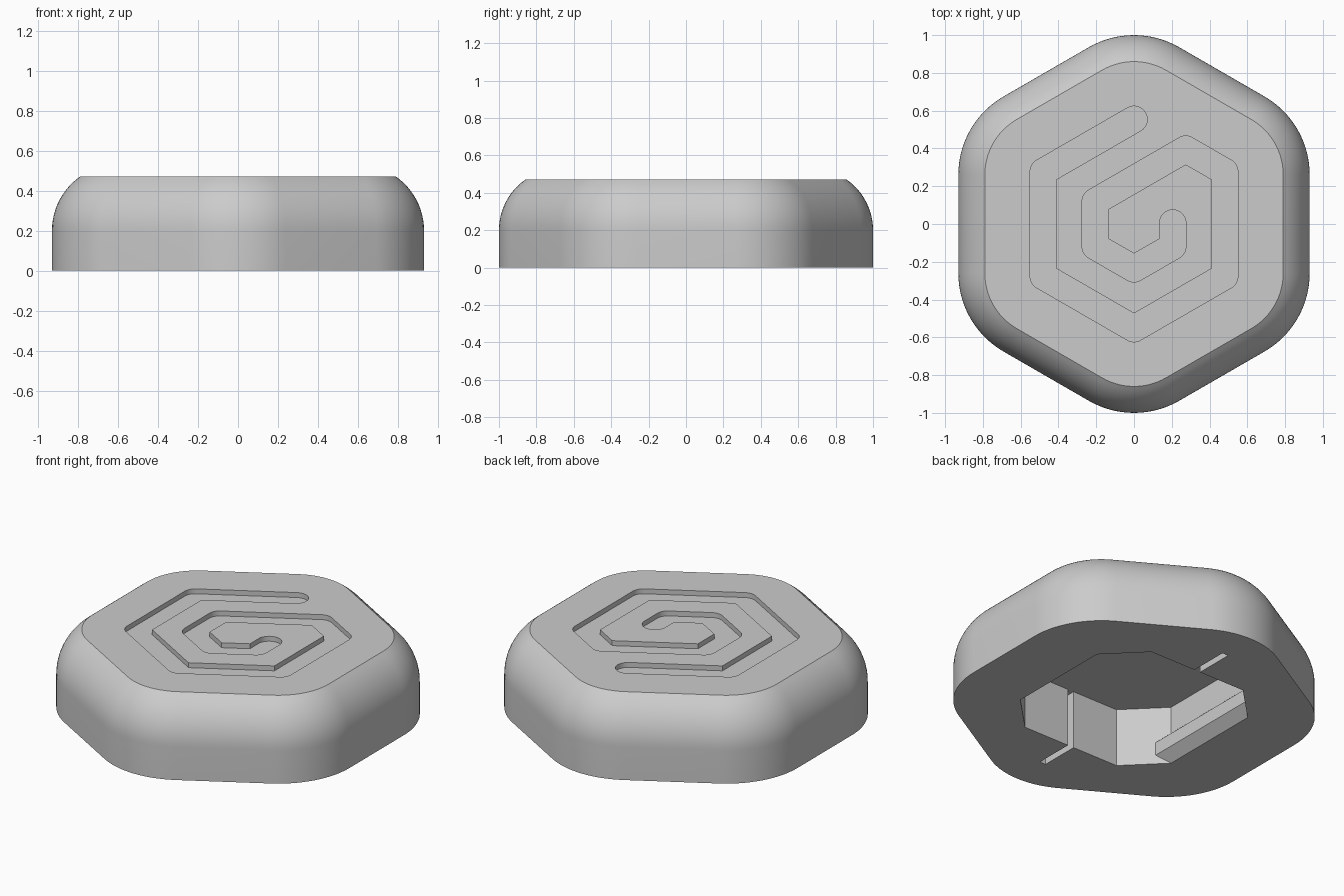
import bpy, bmesh, math
from mathutils import Vector

cube = bpy.data.objects.get("Cube")
if cube:
    bpy.data.objects.remove(cube, do_unlink=True)

HEIGHT = 0.47
GROOVE_DEPTH = 0.03
POCKET_DEPTH = 0.354

grey = bpy.data.materials.new("plain_grey")
grey.use_nodes = True
colour = (0.6, 0.6, 0.6, 1)
grey.diffuse_color = colour
grey.node_tree.nodes["Principled BSDF"].inputs["Base Color"].default_value = colour


def loft(name, rings):
    """Stack closed rings of 3D points into a capped solid."""
    bm = bmesh.new()
    loops = [[bm.verts.new(p) for p in ring] for ring in rings]
    n = len(loops[0])
    for low, high in zip(loops, loops[1:]):
        for i in range(n):
            j = (i + 1) % n
            bm.faces.new((low[i], low[j], high[j], high[i]))
    bm.faces.new(loops[0][::-1])
    bm.faces.new(loops[-1])
    bmesh.ops.recalc_face_normals(bm, faces=bm.faces)
    mesh = bpy.data.meshes.new(name)
    bm.to_mesh(mesh)
    bm.free()
    obj = bpy.data.objects.new(name, mesh)
    bpy.context.collection.objects.link(obj)
    mesh.materials.append(grey)
    return obj


def prism(name, outline, z0, z1):
    return loft(name, [[(x, y, z) for x, y in outline] for z in (z0, z1)])


def activate(obj):
    bpy.ops.object.select_all(action='DESELECT')
    obj.select_set(True)
    bpy.context.view_layer.objects.active = obj


def cut(obj, cutter):
    mod = obj.modifiers.new("cut", 'BOOLEAN')
    mod.operation = 'DIFFERENCE'
    mod.solver = 'EXACT'
    mod.object = cutter
    activate(obj)
    bpy.ops.object.modifier_apply(modifier=mod.name)
    bpy.data.objects.remove(cutter, do_unlink=True)


def rounded_hexagon(inset, z, steps=14):
    """Hexagon ring with rounded corners, pointing along y."""
    centre, radius = 0.522, 0.478 - inset
    ring = []
    for k in range(6):
        mid = math.radians(30 + 60 * k)
        for s in range(steps + 1):
            a = mid + math.radians(60 * s / steps - 30)
            ring.append((centre * math.cos(mid) + radius * math.cos(a),
                         centre * math.sin(mid) + radius * math.sin(a), z))
    return ring


def thick_path(points, r, steps=8):
    """Outline of a path with round ends, round outer and sharp inner corners."""
    pts = [Vector(p) for p in points]
    seq = pts[:-1] + pts[:0:-1]
    n, out = len(seq), []
    for i, p in enumerate(seq):
        a = (p - seq[i - 1]).normalized()
        b = (seq[(i + 1) % n] - p).normalized()
        na, nb = Vector((a.y, -a.x)), Vector((b.y, -b.x))
        is_end = a.dot(b) < -0.99
        turn = math.pi if is_end else math.atan2(a.x * b.y - a.y * b.x, a.dot(b))
        if turn > 0:
            start = math.atan2(na.y, na.x)
            count = steps * 2 if is_end else steps
            for s in range(count + 1):
                t = start + turn * s / count
                out.append((p.x + r * math.cos(t), p.y + r * math.sin(t)))
        else:
            out.append(tuple(p + (na + nb) * r / (1 + na.dot(nb))))
    return out


# Body: straight lower wall, then an arc leaning in to the flat top
ARC_START, ARC_RADIUS = 0.2, 0.33
sweep = math.asin((HEIGHT - ARC_START) / ARC_RADIUS)
rings = [rounded_hexagon(0, 0)]
for s in range(13):
    a = sweep * s / 12
    rings.append(rounded_hexagon(ARC_RADIUS * (1 - math.cos(a)),
                                 ARC_START + ARC_RADIUS * math.sin(a)))
body = loft("body", rings)

# Spiral groove in the top
spiral = [(0, 0.554), (-0.48, 0.277), (-0.48, -0.277), (0, -0.554),
          (0.48, -0.277), (0.48, 0.277), (0.274, 0.396), (-0.205, 0.119),
          (-0.205, -0.119), (0, -0.237), (0.205, -0.119), (0.205, 0.005)]
cut(body, prism("groove_cutter", thick_path(spiral, 0.07),
                HEIGHT - GROOVE_DEPTH, HEIGHT + 0.1))

# Chamfered square pocket underneath, with a thin slot front and back
WALL, CORNER, SLOT, SLOT_END = 0.54, 0.327, 0.02, 0.78
half = [(WALL, -CORNER), (WALL, CORNER), (CORNER, WALL), (SLOT, WALL),
        (SLOT, SLOT_END), (-SLOT, SLOT_END), (-SLOT, WALL), (-CORNER, WALL)]
cut(body, prism("pocket_cutter", half + [(-x, -y) for x, y in half],
                -0.1, POCKET_DEPTH))
activate(body)
bpy.ops.object.shade_smooth_by_angle(angle=math.radians(28))

# Snap ribs along the side walls of the pocket
profile = [(WALL, 0), (WALL - 0.06, 0.055), (WALL - 0.06, 0.135),
           (WALL, 0.19), (WALL + 0.02, 0.19), (WALL + 0.02, 0.02)]
for side, label in ((1, "left"), (-1, "right")):
    loft(label + "_snap_rib",
         [[(side * x, y, z) for x, z in profile] for y in (-0.388, 0.388)])
